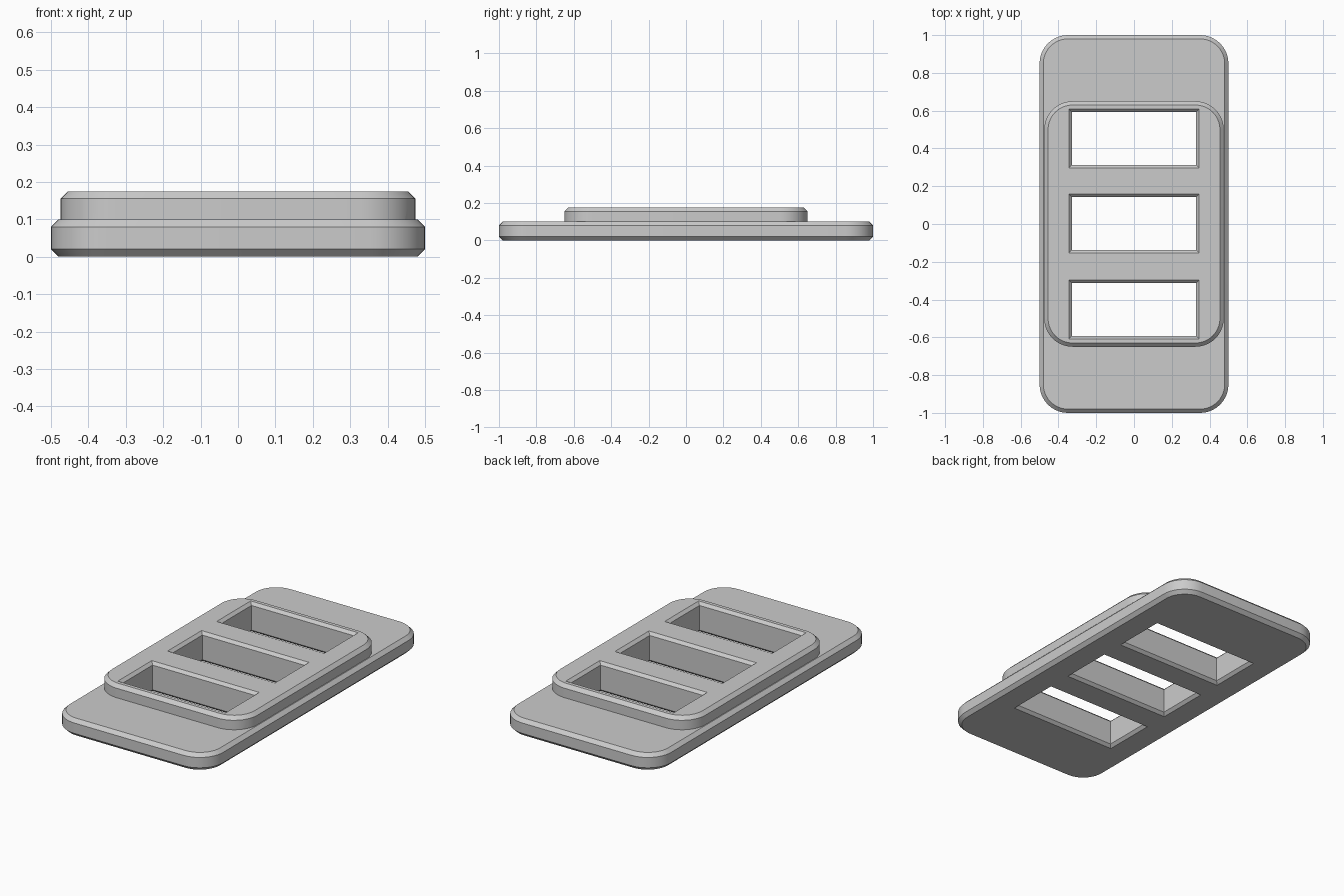
import bpy
import bmesh
import math

if "Cube" in bpy.data.objects:
    bpy.data.objects.remove(bpy.data.objects["Cube"], do_unlink=True)

grey = bpy.data.materials.new("plain grey")
grey.use_nodes = True
grey.diffuse_color = (0.6, 0.6, 0.6, 1)
grey.node_tree.nodes["Principled BSDF"].inputs["Base Color"].default_value = grey.diffuse_color

BASE_TOP, TOP = 0.1, 0.175
CHAMFER, SLOT_CHAMFER = 0.02, 0.016


def outline(hx, hy, radius, steps=10):
    """Points of a rectangle with rounded (or square) corners."""
    if radius <= 0:
        return [(hx, hy), (-hx, hy), (-hx, -hy), (hx, -hy)]
    points = []
    for i, (sx, sy) in enumerate([(1, 1), (-1, 1), (-1, -1), (1, -1)]):
        for k in range(steps + 1):
            a = (i + k / steps) * math.pi / 2
            points.append((sx * (hx - radius) + radius * math.cos(a),
                           sy * (hy - radius) + radius * math.sin(a)))
    return points


def loft(name, hx, hy, radius, levels, y=0):
    """Closed solid through stacked outlines; levels are (z, inset) pairs."""
    bm = bmesh.new()
    rings = []
    for z, inset in levels:
        r = radius - inset if radius else 0
        rings.append([bm.verts.new((px, py + y, z))
                      for px, py in outline(hx - inset, hy - inset, r)])
    n = len(rings[0])
    for low, high in zip(rings, rings[1:]):
        for i in range(n):
            j = (i + 1) % n
            bm.faces.new((low[i], low[j], high[j], high[i]))
    bm.faces.new(rings[0][::-1])
    bm.faces.new(rings[-1])
    bmesh.ops.recalc_face_normals(bm, faces=bm.faces)
    mesh = bpy.data.meshes.new(name)
    bm.to_mesh(mesh)
    bm.free()
    mesh.materials.append(grey)
    obj = bpy.data.objects.new(name, mesh)
    bpy.context.collection.objects.link(obj)
    return obj


def combine(target, tool, operation):
    """Apply a boolean and remove the tool object."""
    tool.hide_render = True
    mod = target.modifiers.new(operation, "BOOLEAN")
    mod.operation = operation
    mod.solver = "EXACT"
    mod.object = tool
    bpy.context.view_layer.objects.active = target
    bpy.ops.object.modifier_apply(modifier=mod.name)
    bpy.data.objects.remove(tool, do_unlink=True)


# Base plate, chamfered on both rims
plate = loft("slotted_plate", 0.5, 1.0, 0.15,
             [(0, CHAMFER), (CHAMFER, 0), (BASE_TOP - CHAMFER, 0), (BASE_TOP, CHAMFER)])

# Raised middle, chamfered on its top rim
raised = loft("raised_middle", 0.475, 0.65, 0.15,
              [(BASE_TOP / 2, 0), (TOP - CHAMFER, 0), (TOP, CHAMFER)])
combine(plate, raised, "UNION")

# Three through slots with chamfered mouths
over = 0.01
c = SLOT_CHAMFER
for y in (-0.453, 0.003, 0.453):
    slot = loft("slot_cutter", 0.329, 0.14, 0,
                [(-over, -c - over), (c, 0), (TOP - c, 0), (TOP + over, -c - over)], y)
    combine(plate, slot, "DIFFERENCE")

# Smooth rounded corners, crisp chamfers
bpy.ops.object.select_all(action="DESELECT")
plate.select_set(True)
bpy.context.view_layer.objects.active = plate
bpy.ops.object.shade_smooth_by_angle(angle=math.radians(30))
